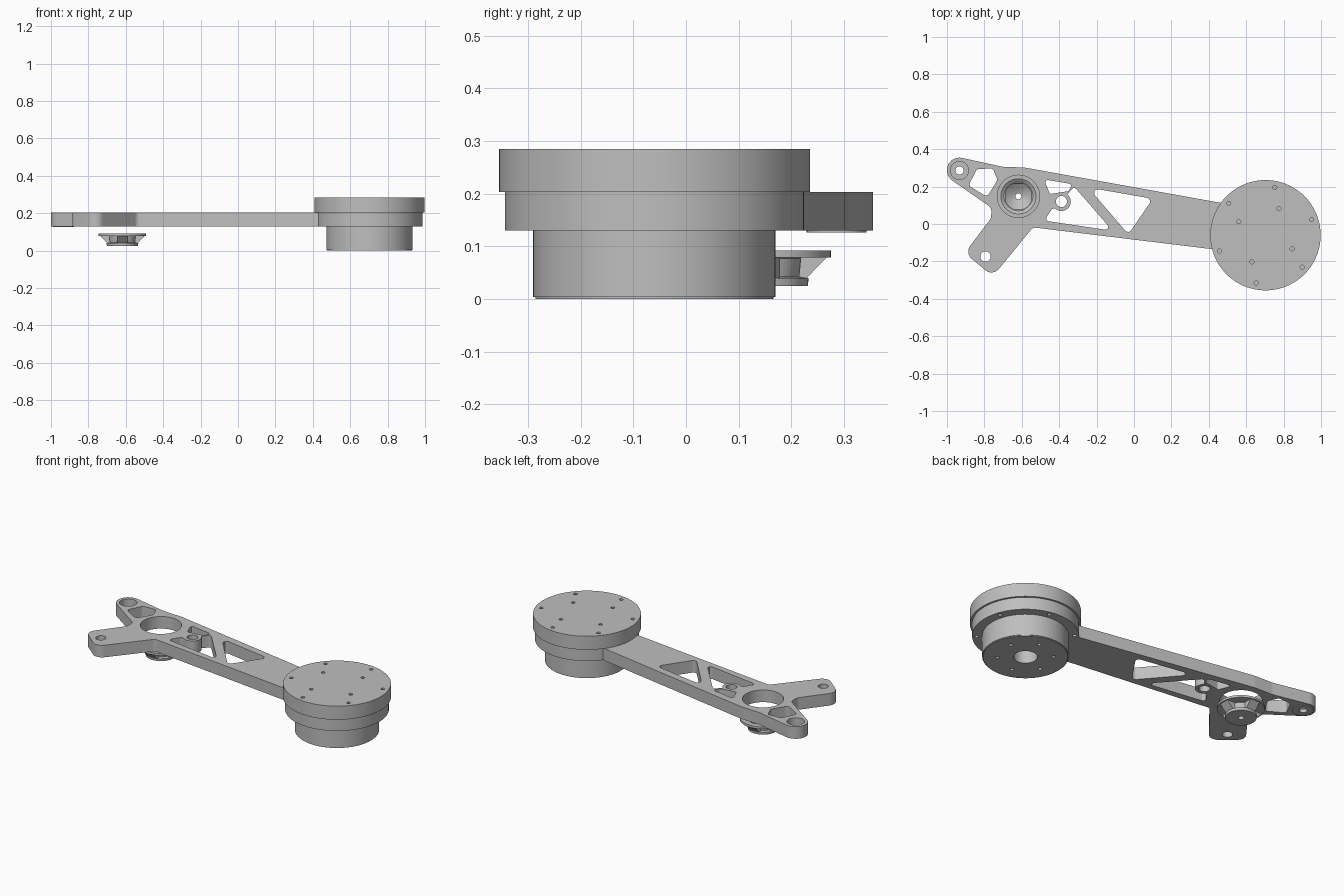
import bpy, bmesh
from math import radians, cos, sin, tan, pi
from mathutils import Vector

if "Cube" in bpy.data.objects:
    bpy.data.objects.remove(bpy.data.objects["Cube"])

grey = bpy.data.materials.new("machined grey")
grey.use_nodes = True
grey.diffuse_color = (0.52, 0.52, 0.52, 1)
grey.node_tree.nodes["Principled BSDF"].inputs["Base Color"].default_value = grey.diffuse_color


def finish(obj):
    """Clean the mesh, colour it and smooth its round walls."""
    bm = bmesh.new()
    bm.from_mesh(obj.data)
    bmesh.ops.remove_doubles(bm, verts=bm.verts, dist=0.0001)
    bmesh.ops.recalc_face_normals(bm, faces=bm.faces)
    bm.to_mesh(obj.data)
    bm.free()
    obj.data.materials.clear()
    obj.data.materials.append(grey)
    bpy.ops.object.select_all(action='DESELECT')
    obj.select_set(True)
    bpy.context.view_layer.objects.active = obj
    bpy.ops.object.shade_smooth_by_angle(angle=radians(30))


def arc(c, r, start=0, end=360, n=48):
    """Points along an arc; a full circle is not closed twice."""
    last = n if end - start == 360 else n - 1
    angles = [radians(start + (end - start) * i / last) for i in range(n)]
    return [(c[0] + r * cos(a), c[1] + r * sin(a)) for a in angles]


def rounded(corners, default=0.02, steps=6):
    """Fillet every corner; a corner may carry its own radius."""
    out = []
    for i, corner in enumerate(corners):
        r = corner[2] if len(corner) > 2 else default
        p = Vector(corner[:2])
        if r == 0:
            out.append(tuple(p))
            continue
        a = (Vector(corners[i - 1][:2]) - p).normalized()
        b = (Vector(corners[(i + 1) % len(corners)][:2]) - p).normalized()
        half = a.angle(b) / 2
        centre = p + (a + b).normalized() * r / sin(half)
        start = p + a * r / tan(half) - centre
        stop = p + b * r / tan(half) - centre
        for k in range(steps + 1):
            out.append(tuple(centre + start.lerp(stop, k / steps).normalized() * r))
    return out


def plate(name, z0, z1, outline, holes=()):
    """Flat part: a filled outline with holes, extruded from z0 to z1."""
    curve = bpy.data.curves.new(name, 'CURVE')
    curve.dimensions = '2D'
    curve.fill_mode = 'BOTH'
    curve.extrude = (z1 - z0) / 2
    for loop in [outline, *holes]:
        spline = curve.splines.new('POLY')
        spline.points.add(len(loop) - 1)
        for point, xy in zip(spline.points, loop):
            point.co = (*xy, 0, 1)
        spline.use_cyclic_u = True
    obj = bpy.data.objects.new(name, curve)
    bpy.context.collection.objects.link(obj)
    obj.location.z = (z0 + z1) / 2
    bpy.ops.object.select_all(action='DESELECT')
    obj.select_set(True)
    bpy.context.view_layer.objects.active = obj
    bpy.ops.object.convert(target='MESH')
    finish(bpy.context.view_layer.objects.active)


def mesh_part(name, verts, faces):
    mesh = bpy.data.meshes.new(name)
    mesh.from_pydata(verts, [], faces)
    obj = bpy.data.objects.new(name, mesh)
    bpy.context.collection.objects.link(obj)
    finish(obj)


def lathe(name, c, profile, n=48):
    """Closed (radius, z) profile turned about a vertical axis."""
    m = len(profile)
    verts = [(c[0] + r * cos(2 * pi * i / n), c[1] + r * sin(2 * pi * i / n), z)
             for i in range(n) for r, z in profile]
    faces = [(i * m + j, (i + 1) % n * m + j, (i + 1) % n * m + (j + 1) % m, i * m + (j + 1) % m)
             for i in range(n) for j in range(m)]
    mesh_part(name, verts, faces)


def bolt_circle(c, ring, count, first, r=0.011):
    return [arc((c[0] + ring * cos(a), c[1] + ring * sin(a)), r, n=12)
            for a in (radians(first) + 2 * pi * k / count for k in range(count))]


drive = (0.703, -0.06)
bearing = (-0.618, 0.148)
end_boss = (-0.933, 0.286)
small_boss = (-0.388, 0.12)
fork_hole = (-0.794, -0.174)
BOTTOM, TOP = 0.13, 0.203

# Arm outline: round drive seat, tapering beam, forked end
seat = arc(drive, 0.284, -164.5, 143, 64)
fork = rounded([(*seat[-1], 0), (-0.586, 0.302, 0.1), (-0.703, 0.306, 0.1), (-1, 0.371, 0.066),
                (-1, 0.252, 0.066), (-0.76, 0.085, 0.04), (-0.765, 0.03, 0.04),
                (-0.905, -0.155, 0.05), (-0.755, -0.28, 0.05), (-0.54, -0.018, 0.03),
                (*seat[0], 0)])

# Lightening windows; the side window wraps round the small boss
end_window = rounded([(-0.84, 0.293), (-0.755, 0.298), (-0.73, 0.235), (-0.785, 0.145), (-0.885, 0.205)])
top_window = rounded([(-0.48, 0.238), (-0.33, 0.213), (-0.35, 0.176), (-0.45, 0.16)], 0.012)
boss_wall = arc(small_boss, 0.05, 230, 410, 20)
side_window = rounded([(*boss_wall[-1], 0), (-0.32, 0.2), (-0.115, -0.036), (-0.48, 0.018),
                       (-0.435, 0.085, 0.008), (*boss_wall[0], 0)], 0.015)
wide_window = rounded([(-0.245, 0.195), (0.1, 0.135), (-0.03, -0.055)])

plate("arm", BOTTOM, TOP, fork + seat[1:-1],
      [end_window, top_window, side_window + boss_wall[1:-1], wide_window,
       arc(bearing, 0.113), arc(end_boss, 0.048), arc(small_boss, 0.03, n=24),
       arc(fork_hole, 0.028, n=24)] + bolt_circle(drive, 0.26, 6, 19))

# Floor of the counterbored end boss
plate("end_boss_floor", 0.126, 0.145, arc(end_boss, 0.057), [arc(end_boss, 0.022, n=24)])

# Drive cover with blind screw holes, closed by a disc inside it
plate("drive_cover", TOP, 0.285, arc(drive, 0.295, n=72),
      bolt_circle(drive, 0.26, 6, 19) + bolt_circle(drive, 0.16, 4, 63))
plate("cover_backing", 0.235, 0.245, arc(drive, 0.285))

# Drive housing under the arm, with a narrower face and a shaft bore
bores = [arc(drive, 0.064)] + bolt_circle(drive, 0.15, 6, 19)
plate("drive_housing", 0.004, BOTTOM, arc(drive, 0.23, n=72), bores)
plate("drive_face", 0, 0.004, arc(drive, 0.226, n=72), bores)

# Flanged hub hanging below the bearing hole
lathe("bearing_hub", bearing,
      [(0.016, 0.025), (0.083, 0.025), (0.085, 0.04), (0.068, 0.043), (0.074, 0.079),
       (0.127, 0.079), (0.127, 0.092), (0.094, 0.092), (0.064, 0.07), (0.035, 0.05), (0.016, 0.043)])

# Broad slanted ribs between hub and flange
for k in range(4):
    a = pi * k / 2
    along, across = Vector((cos(a), sin(a), 0)), Vector((-sin(a), cos(a), 0))
    base = Vector((*bearing, 0))
    section = [(0.066, 0.039), (0.08, 0.039), (0.12, 0.08), (0.07, 0.08)]
    verts = [base + along * r + across * s + Vector((0, 0, z))
             for s in (-0.03, 0.03) for r, z in section]
    sides = [(j, (j + 1) % 4, (j + 1) % 4 + 4, j + 4) for j in range(4)]
    mesh_part("hub_rib_%d" % (k + 1), verts, [(3, 2, 1, 0), (4, 5, 6, 7)] + sides)
